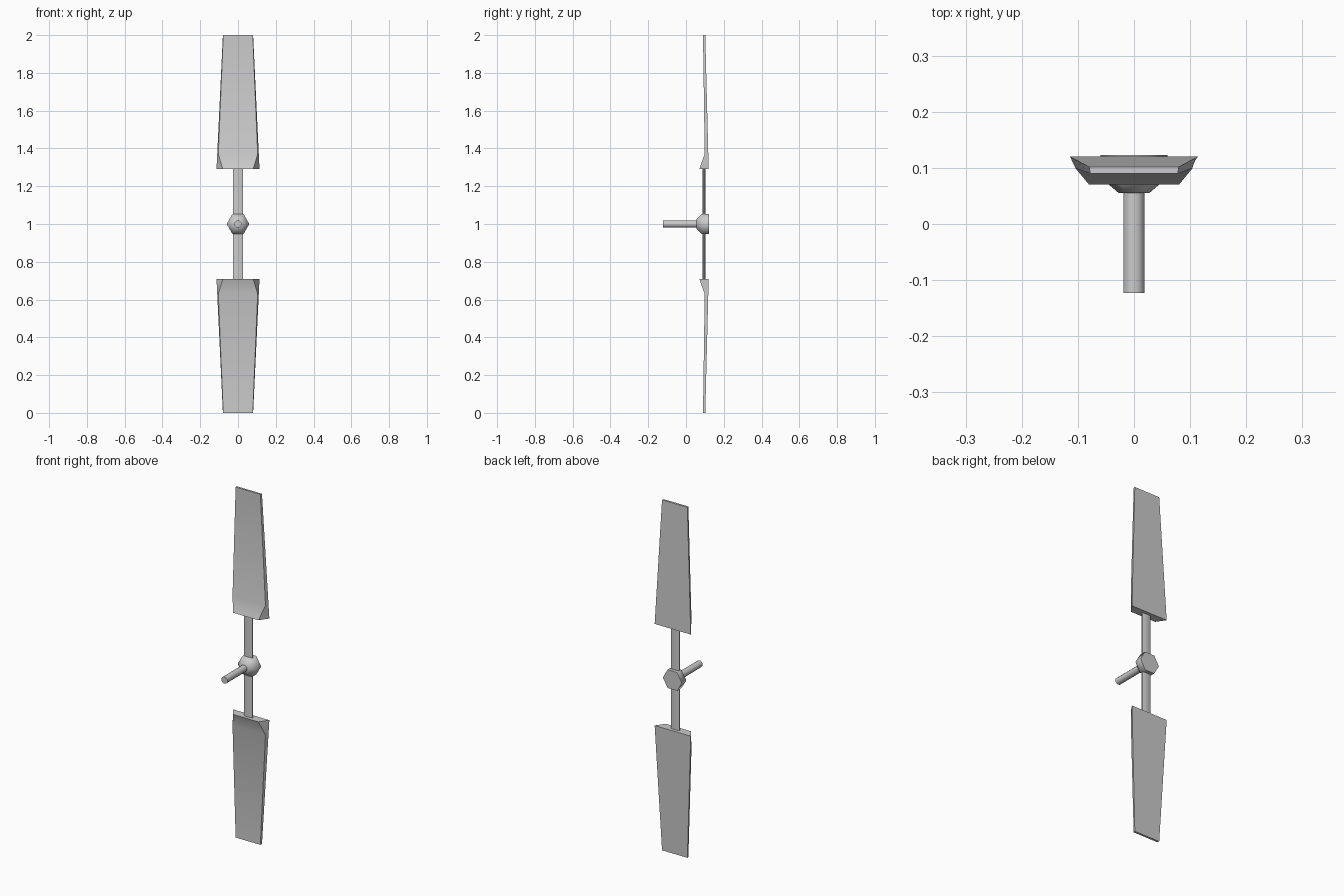
import bpy, bmesh, math

if "Cube" in bpy.data.objects:
    bpy.data.objects.remove(bpy.data.objects["Cube"])


def loft(name, rings, smooth=40):
    """Skin a closed solid through rings of equal point count."""
    bm = bmesh.new()
    loops = [[bm.verts.new(p) for p in ring] for ring in rings]
    n = len(loops[0])
    for a, b in zip(loops, loops[1:]):
        for i in range(n):
            j = (i + 1) % n
            bm.faces.new((a[i], a[j], b[j], b[i]))
    bm.faces.new(loops[0])
    bm.faces.new(loops[-1])
    bmesh.ops.recalc_face_normals(bm, faces=bm.faces)
    mesh = bpy.data.meshes.new(name)
    bm.to_mesh(mesh)
    bm.free()
    ob = bpy.data.objects.new(name, mesh)
    bpy.context.collection.objects.link(ob)
    bpy.ops.object.select_all(action='DESELECT')
    ob.select_set(True)
    bpy.context.view_layer.objects.active = ob
    bpy.ops.object.shade_smooth_by_angle(angle=math.radians(smooth))
    return ob


def polygon(sides, rx, ry, turn=0):
    return [(rx * math.cos(turn + math.tau * i / sides),
             ry * math.sin(turn + math.tau * i / sides)) for i in range(sides)]


def turned(name, sides, profile, turn=0):
    """Solid along y through (y, radius) stations at the hub height."""
    return loft(name, [[(x, y, 1 + z) for x, z in polygon(sides, r, r, turn)]
                       for y, r in profile], 61)


# drive shaft and six-sided hub
turned("shaft", 8, [(-0.123, 0.02), (0.07, 0.02)], math.pi / 8)
turned("hub", 6, [(0.055, 0.027), (0.083, 0.06), (0.123, 0.06)])

# blade stations: distance from hub, front y, back y, front and back half width
STATIONS = [(0.29, 0.07, 0.12, 0.08, 0.114),
            (0.37, 0.099, 0.118, 0.104, 0.110),
            (1.0, 0.09, 0.102, 0.078, 0.08)]

for side, s in (("upper", 1), ("lower", -1)):
    # flattened arm
    loft(side + "_arm", [[(x, 0.095 + y, 1 + s * d)
                          for x, y in polygon(8, 0.03, 0.0076, math.pi / 8)]
                         for d in (0.03, 0.30)], 61)
    # tapered blade with a wedge at the root
    loft(side + "_blade", [[(-wf, f, 1 + s * d), (wf, f, 1 + s * d),
                            (wb, b, 1 + s * d), (-wb, b, 1 + s * d)]
                           for d, f, b, wf, wb in STATIONS])
